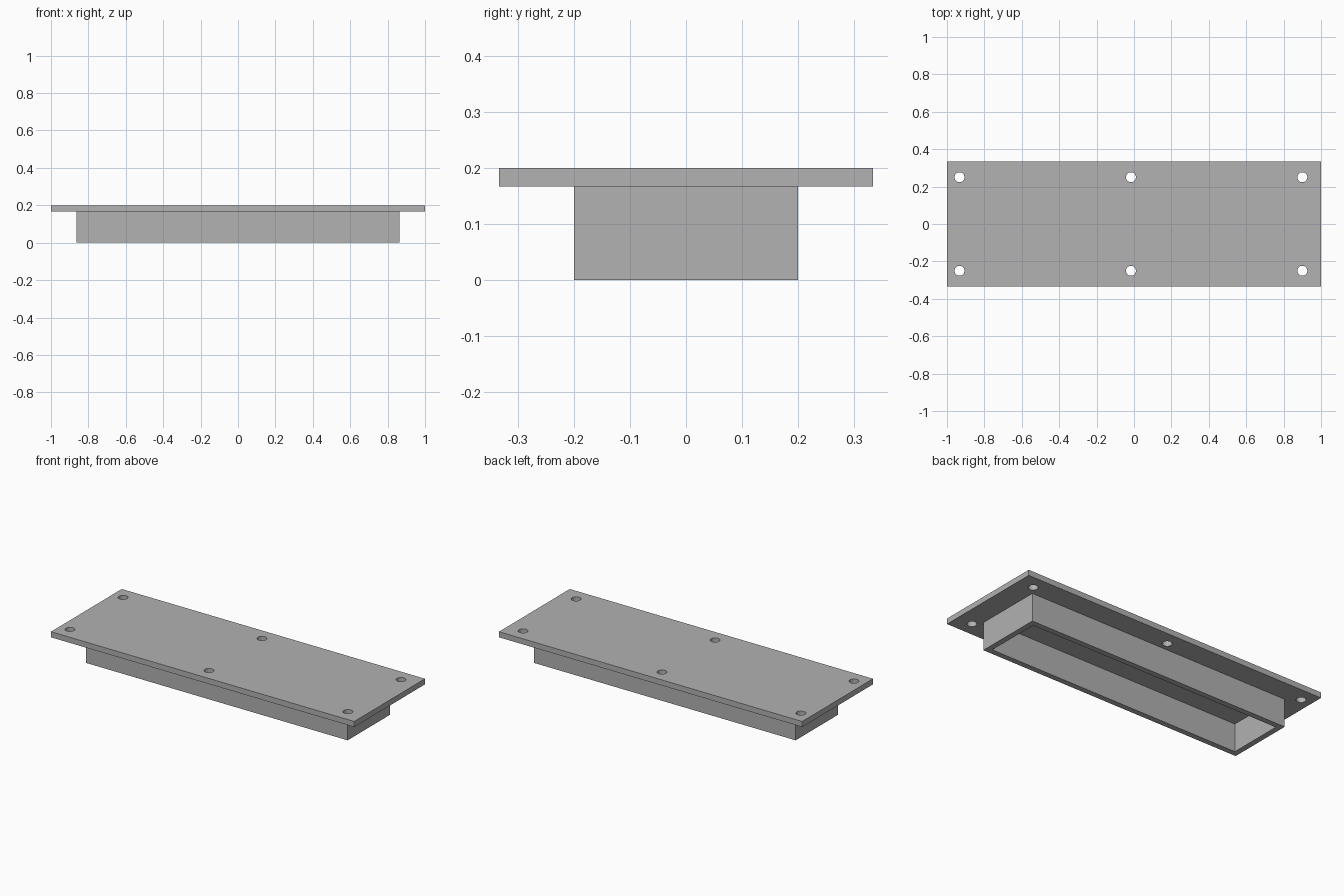
import bpy
import bmesh
from mathutils import Matrix, Vector

cube = bpy.data.objects.get("Cube")
if cube:
    bpy.data.objects.remove(cube, do_unlink=True)

HEIGHT, PLATE = 0.2, 0.0333
SKIRT = HEIGHT - PLATE
WALL = 0.0333

grey = bpy.data.materials.new("plain grey")
grey.use_nodes = True
grey.diffuse_color = (0.445, 0.445, 0.445, 1)
grey.node_tree.nodes["Principled BSDF"].inputs["Base Color"].default_value = grey.diffuse_color


def add_object(name, bm):
    bmesh.ops.recalc_face_normals(bm, faces=bm.faces)
    mesh = bpy.data.meshes.new(name)
    bm.to_mesh(mesh)
    bm.free()
    mesh.materials.append(grey)
    obj = bpy.data.objects.new(name, mesh)
    bpy.context.collection.objects.link(obj)
    return obj


def box(size, z):
    bm = bmesh.new()
    place = Matrix.Translation((0, 0, z)) @ Matrix.Diagonal((*size, 1))
    bmesh.ops.create_cube(bm, size=1, matrix=place)
    return bm


# Flat cover plate
plate = add_object("cover_plate", box((2, 0.6667, PLATE), HEIGHT - PLATE / 2))

# Six screw holes through the plate
bm = bmesh.new()
for x in (-0.933, -0.0167, 0.9):
    for y in (-0.25, 0.25):
        bmesh.ops.create_cone(bm, cap_ends=True, segments=32, radius1=0.0267,
                              radius2=0.0267, depth=0.2,
                              matrix=Matrix.Translation((x, y, HEIGHT)))
cutter = add_object("screw_hole_cutter", bm)
cutter.hide_render = True
cutter.hide_set(True)
holes = plate.modifiers.new("screw holes", "BOOLEAN")
holes.operation = "DIFFERENCE"
holes.solver = "EXACT"
holes.object = cutter

# Bake the holes into the plate and drop the cutter
bpy.context.view_layer.update()
graph = bpy.context.evaluated_depsgraph_get()
cut_mesh = bpy.data.meshes.new_from_object(plate.evaluated_get(graph))
plate.modifiers.clear()
plate.data = cut_mesh
bpy.data.objects.remove(cutter, do_unlink=True)

# Rectangular skirt, open below, closed above by the plate
bm = box((1.7267, 0.4, SKIRT), SKIRT / 2)
top = [f for f in bm.faces if f.normal.z > 0.5]
bottom = [f for f in bm.faces if f.normal.z < -0.5]
bmesh.ops.inset_region(bm, faces=bottom, thickness=WALL, use_even_offset=True)
inner = bmesh.ops.extrude_discrete_faces(bm, faces=bottom)["faces"]
bmesh.ops.translate(bm, verts=inner[0].verts, vec=Vector((0, 0, SKIRT)))
bmesh.ops.delete(bm, geom=top + inner, context="FACES")
add_object("hollow_skirt", bm)

# Smooth the hole walls while keeping every rim sharp
bpy.ops.object.select_all(action="DESELECT")
plate.select_set(True)
bpy.context.view_layer.objects.active = plate
bpy.ops.object.shade_smooth_by_angle()
